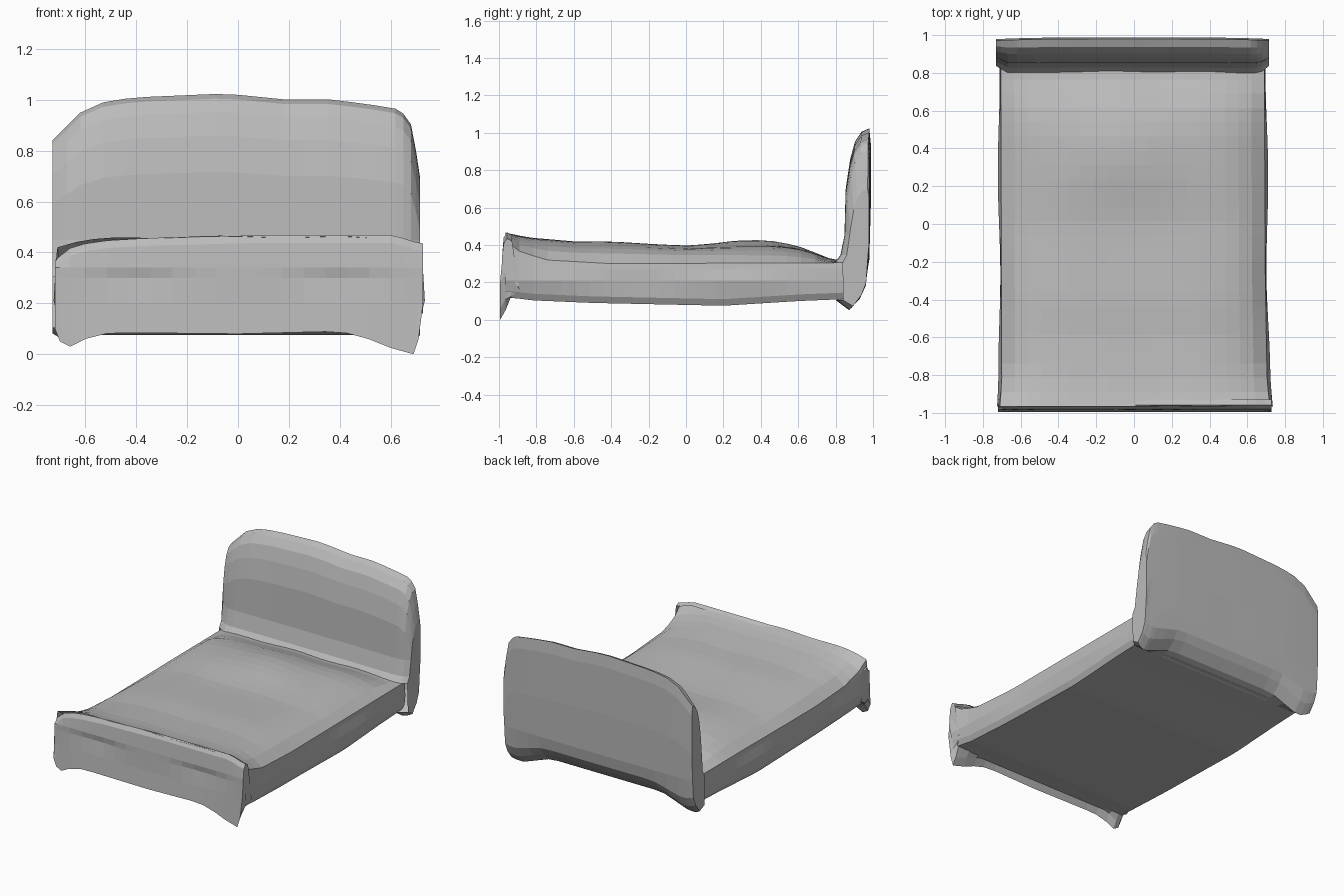
import bpy, bmesh, math

if "Cube" in bpy.data.objects:
    bpy.data.objects.remove(bpy.data.objects["Cube"], do_unlink=True)

grey = bpy.data.materials.new("plain grey")
grey.use_nodes = True
grey.diffuse_color = (0.5, 0.5, 0.5, 1)
grey.node_tree.nodes["Principled BSDF"].inputs["Base Color"].default_value = (0.5, 0.5, 0.5, 1)


def curve(points, t):
    """Piecewise linear value at t."""
    if t <= points[0][0]:
        return points[0][1]
    for (a, va), (b, vb) in zip(points, points[1:]):
        if t <= b:
            return va + (vb - va) * (t - a) / (b - a)
    return points[-1][1]


def loft(name, rings, closed):
    """Skin rings of equal length; open sections get capped ends instead of a closing strip."""
    bm = bmesh.new()
    loops = [[bm.verts.new(p) for p in ring] for ring in rings]
    count = len(rings[0])
    for r, s in zip(loops, loops[1:]):
        for i in range(count if closed else count - 1):
            j = (i + 1) % count
            bm.faces.new((r[i], r[j], s[j], s[i]))
    if not closed:
        caps = [bm.faces.new(loops[0]), bm.faces.new(loops[-1])]
        bmesh.ops.triangulate(bm, faces=caps)
    bmesh.ops.recalc_face_normals(bm, faces=bm.faces)
    mesh = bpy.data.meshes.new(name)
    bm.to_mesh(mesh)
    bm.free()
    mesh.materials.append(grey)
    obj = bpy.data.objects.new(name, mesh)
    bpy.context.collection.objects.link(obj)


def spread(lo, hi, n):
    return [lo + (hi - lo) * i / n for i in range(n + 1)]


# Box base and domed covers in one soft skin, with a pillow mound
def body_ring(y):
    right = curve([(-0.95, 0.72), (-0.85, 0.705), (-0.3, 0.695), (0.85, 0.69)], y)
    left = curve([(-0.95, 0.71), (-0.85, 0.70), (0.85, 0.705)], y)
    low = curve([(-0.93, 0.12), (-0.85, 0.105), (-0.5, 0.09), (0.2, 0.075), (0.6, 0.10), (0.84, 0.11)], y)
    edge = curve([(-0.96, 0.42), (-0.9, 0.37), (-0.75, 0.32), (-0.4, 0.30), (0.84, 0.305)], y)
    top = curve([(-0.965, 0.462), (-0.85, 0.437), (-0.6, 0.415), (-0.4, 0.415), (0, 0.39), (0.25, 0.392),
                 (0.5, 0.39), (0.62, 0.372), (0.72, 0.34), (0.8, 0.31)], y)
    ring = []
    for u in spread(-1, 1, 20):
        rise = (1 - abs(u) ** 5) ** 0.85
        mound = 0.032 * math.exp(-((u + 0.1) / 0.5) ** 2 - ((y - 0.36) / 0.25) ** 2)
        wave = 0.004 * math.sin(9 * u + 4 * y) * rise
        ring.append(((right if u > 0 else left) * u, y, edge + (top - edge) * rise + mound + wave))
    belly = 0.006 * math.sin(6 * y)
    side = [(0.004, edge - 0.03), (0.012 + belly, 0.21), (0, low + 0.035), (-0.02, low)]
    ring += [(right + d, y, z) for d, z in side]
    return ring + [(-left - d, y, z) for d, z in reversed(side)]


loft("bed_body", [body_ring(y) for y in spread(-0.965, 0.84, 24)], True)


# Headboard with an arched top, thick front padding, sloped underside and corner feet
def head_ring(x):
    top = curve([(-0.73, 0.84), (-0.68, 0.89), (-0.62, 0.95), (-0.52, 0.995), (-0.4, 1.01), (-0.05, 1.025),
                 (0.2, 1.0), (0.33, 1.005), (0.5, 0.985), (0.62, 0.965), (0.675, 0.93), (0.70, 0.8), (0.715, 0.7)], x)
    foot = curve([(0.42, 0), (0.64, 1), (0.69, 0.9), (0.73, 0.6)], abs(x))
    pad = curve([(-0.73, 0.75), (-0.67, 0.95), (-0.6, 1), (0.6, 1), (0.67, 0.95), (0.715, 0.75)], x)
    back = 0.988 - 0.008 * (x / 0.7) ** 4
    under = [(0.185, 0.105, 0), (0.115, 0.13, 0.08), (0.055, 0.19, 0.08), (0.022, 0.24, 0.06)]
    front = [(0.05, 0.982), (0.085, 0.93), (0.11, 0.84), (0.132, 0.7)]
    section = [(back - d * pad, z - drop * foot) for d, z, drop in under]
    section += [(back - 0.008, 0.32), (back, 0.6 * top), (back, 0.92 * top), (back - 0.008, top)]
    section += [(back - d * pad, z * top) for d, z in front]
    section += [(back - d * pad, z) for d, z in [(0.138, 0.45), (0.16, 0.345), (0.19, 0.305)]]
    return [(x, y, z) for y, z in section]


head_x = [-0.73, -0.705, -0.67] + spread(-0.62, 0.62, 14) + [0.65, 0.68, 0.70, 0.715]
loft("headboard", [head_ring(x) for x in head_x], False)


# Footboard skirt, folded over the end of the covers, with flared corner feet
def foot_ring(x):
    low = curve([(-0.72, 0.10), (-0.70, 0.05), (-0.66, 0.03), (-0.6, 0.06), (-0.5, 0.085), (0, 0.08), (0.4, 0.09),
                 (0.5, 0.065), (0.6, 0.025), (0.69, 0.0), (0.71, 0.06), (0.728, 0.2)], x)
    top = curve([(-0.72, 0.37), (-0.65, 0.425), (-0.55, 0.445), (-0.35, 0.457), (0.1, 0.468),
                 (0.62, 0.468), (0.68, 0.445), (0.728, 0.435)], x)
    crease = 0.01 * math.exp(-((abs(x) - 0.4) / 0.18) ** 2)
    section = [(-0.93, top - 0.015), (-0.958, top), (-0.975, top - 0.03), (-0.983, 0.34), (-0.984 + crease, 0.3),
               (-0.986, 0.2), (-0.994, low), (-0.965, low + 0.05), (-0.935, max(0.125, low + 0.03)), (-0.89, 0.16)]
    return [(x, y, z) for y, z in section]


foot_x = [-0.72, -0.70, -0.66] + spread(-0.6, 0.6, 14) + [0.65, 0.69, 0.71, 0.728]
loft("footboard", [foot_ring(x) for x in foot_x], False)
